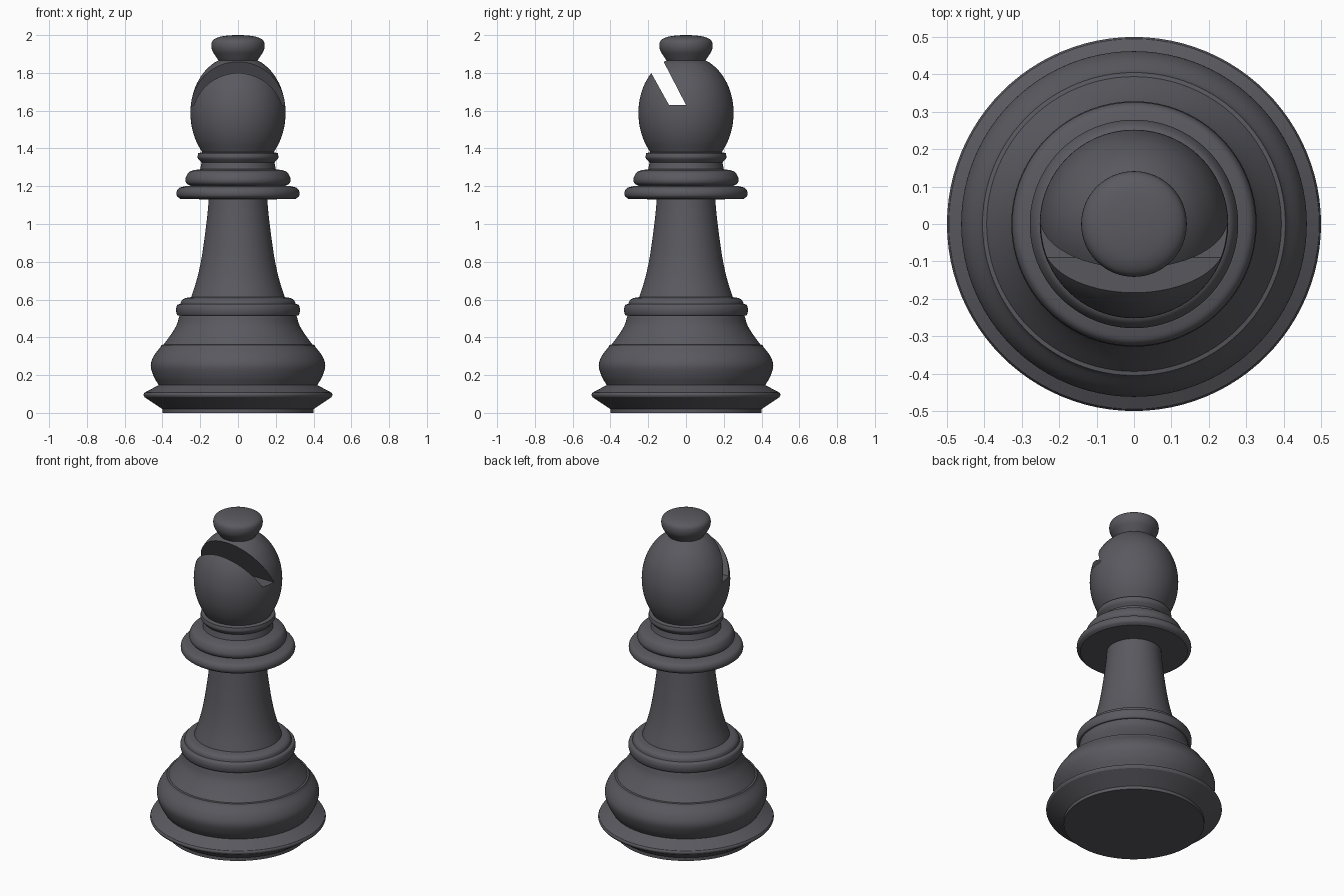
import bpy, bmesh
from math import cos, sin, pi, radians
from mathutils import Vector

if "Cube" in bpy.data.objects:
    bpy.data.objects.remove(bpy.data.objects["Cube"])

SIDES = 96


def smooth(pts, steps=6):
    """Catmull-Rom curve through (radius, height) points."""
    p = [Vector(q) for q in pts]
    if len(p) < 3:
        return p
    p = [2 * p[0] - p[1]] + p + [2 * p[-1] - p[-2]]
    out = []
    for a, b, c, d in zip(p, p[1:], p[2:], p[3:]):
        for i in range(steps):
            t = i / steps
            out.append(0.5 * (2 * b + (c - a) * t + (2 * a - 5 * b + 4 * c - d) * t * t
                              + (3 * b - a - 3 * c + d) * t ** 3))
    return out + [p[-2]]


dark = bpy.data.materials.new("dark_wood")
dark.diffuse_color = (0.1, 0.1, 0.115, 1)
dark.use_nodes = True
dark.node_tree.nodes["Principled BSDF"].inputs["Base Color"].default_value = dark.diffuse_color


def new_object(name, bm):
    mesh = bpy.data.meshes.new(name)
    bm.to_mesh(mesh)
    bm.free()
    mesh.materials.append(dark)
    ob = bpy.data.objects.new(name, mesh)
    bpy.context.collection.objects.link(ob)
    return ob


def lathe(name, curves, cap_bottom=False, cap_top=False):
    """Spin a chain of smooth curves round z; the joins between curves are creases."""
    profile = []
    for curve in curves:
        for q in smooth(curve):
            if not profile or (q - profile[-1]).length > 1e-4:
                profile.append(q)
    bm = bmesh.new()
    rings = [[bm.verts.new((r * cos(2 * pi * i / SIDES), r * sin(2 * pi * i / SIDES), z))
              for i in range(SIDES)] for r, z in profile]
    for low, high in zip(rings, rings[1:]):
        for i in range(SIDES):
            j = (i + 1) % SIDES
            bm.faces.new((low[i], low[j], high[j], high[i]))
    if cap_bottom:
        bm.faces.new(rings[0][::-1])
    if cap_top:
        bm.faces.new(rings[-1])
    return new_object(name, bm)


# Foot, bulging base and its step
base = lathe("base", [
    [(0.40, 0), (0.40, 0.02)],
    [(0.40, 0.02), (0.495, 0.083)],
    [(0.495, 0.083), (0.50, 0.095), (0.495, 0.107)],
    [(0.495, 0.107), (0.42, 0.147)],
    [(0.42, 0.147), (0.447, 0.195), (0.462, 0.25), (0.447, 0.30), (0.408, 0.352)],
    [(0.408, 0.352), (0.405, 0.36)],
    [(0.405, 0.36), (0.394, 0.362)],
    [(0.394, 0.362), (0.355, 0.415), (0.325, 0.465), (0.31, 0.515)],
], cap_bottom=True)

# Double ring above the base
lower_ring = lathe("lower_ring", [
    [(0.31, 0.515), (0.322, 0.518), (0.328, 0.545), (0.322, 0.57), (0.305, 0.577)],
    [(0.305, 0.577), (0.298, 0.595), (0.28, 0.607), (0.248, 0.613)],
])

# Tapering stem
stem = lathe("stem", [
    [(0.248, 0.613), (0.217, 0.71), (0.193, 0.82), (0.174, 0.95), (0.161, 1.06), (0.155, 1.13)],
])

# Collar discs and neck
collar = lathe("collar", [
    [(0.155, 1.13), (0.305, 1.133)],
    [(0.305, 1.133), (0.323, 1.148), (0.325, 1.17), (0.312, 1.19), (0.28, 1.2)],
    [(0.28, 1.2), (0.25, 1.202)],
    [(0.25, 1.202), (0.273, 1.215), (0.278, 1.24), (0.262, 1.272), (0.235, 1.285)],
    [(0.235, 1.285), (0.20, 1.29)],
    [(0.20, 1.29), (0.193, 1.325)],
    [(0.193, 1.325), (0.213, 1.35), (0.211, 1.375)],
    [(0.211, 1.375), (0.19, 1.38)],
])

# Egg-shaped head with the knob on top
head = lathe("head", [
    [(0.19, 1.38), (0.222, 1.44), (0.244, 1.51), (0.252, 1.59), (0.244, 1.665),
     (0.222, 1.735), (0.183, 1.80), (0.138, 1.845), (0.103, 1.866)],
    [(0.103, 1.866), (0.118, 1.888), (0.136, 1.918), (0.141, 1.948), (0.132, 1.973),
     (0.10, 1.99), (0.05, 1.998), (0.008, 2.0)],
], cap_bottom=True, cap_top=True)

# Slanted slot cut through the front of the head
bm = bmesh.new()
section = [(-0.09, 1.63), (0.0, 1.63), (-0.137, 1.895), (-0.237, 1.895)]
left, right = [[bm.verts.new((x, y, z)) for y, z in section] for x in (-0.4, 0.4)]
bm.faces.new(left)
bm.faces.new(right[::-1])
for i in range(4):
    j = (i + 1) % 4
    bm.faces.new((left[i], right[i], right[j], left[j]))
bmesh.ops.recalc_face_normals(bm, faces=bm.faces)
cutter = new_object("slot_cutter", bm)
cutter.hide_render = True
cut = head.modifiers.new("slot", "BOOLEAN")
cut.operation = "DIFFERENCE"
cut.solver = "EXACT"
cut.object = cutter
bpy.context.view_layer.objects.active = head
bpy.ops.object.modifier_apply(modifier="slot")
bpy.data.objects.remove(cutter)

# Smooth shading with crisp creases
for ob in bpy.data.objects:
    ob.select_set(True)
bpy.ops.object.shade_smooth_by_angle(angle=radians(30))
